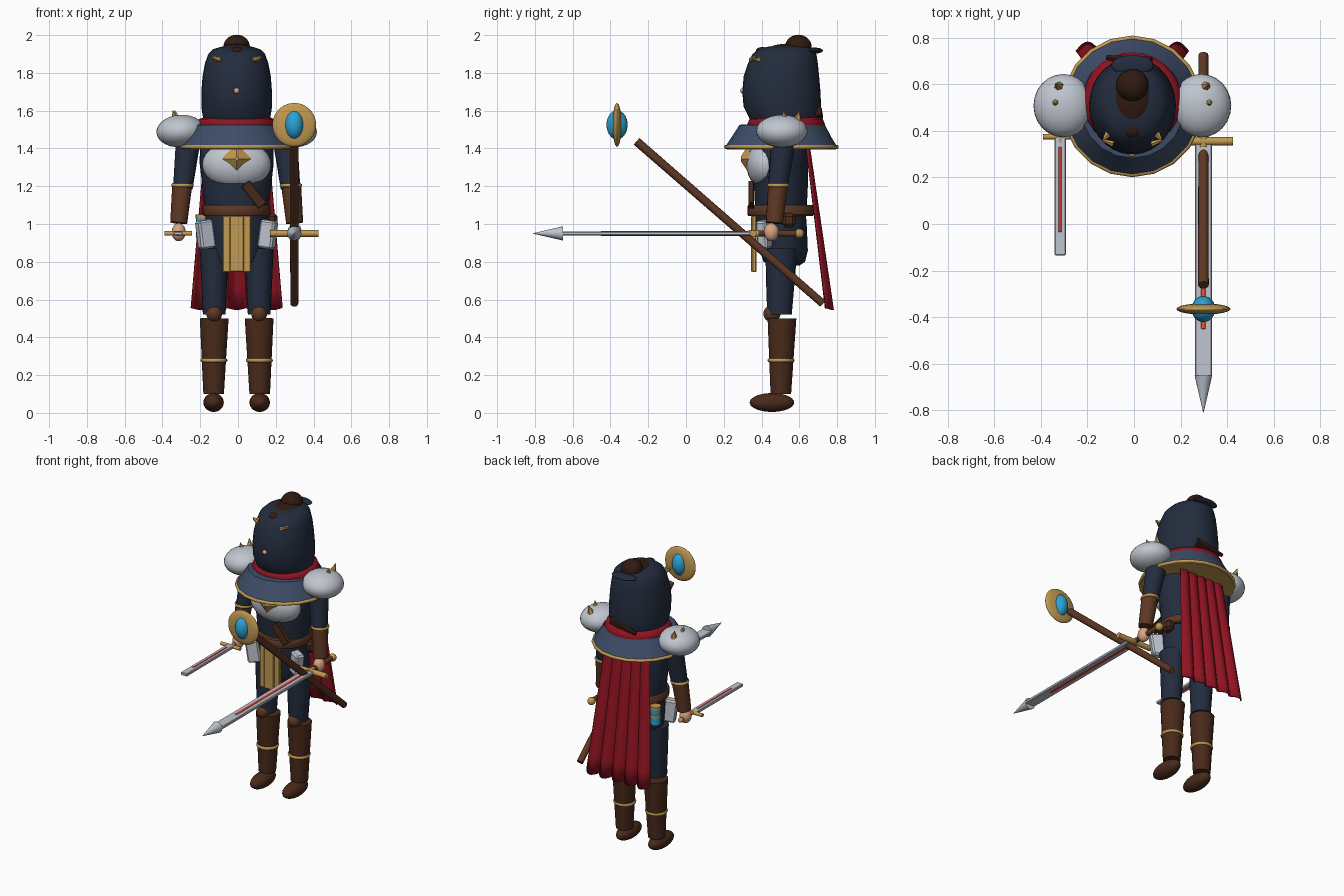
import bpy, bmesh, math
from mathutils import Vector, Matrix

if "Cube" in bpy.data.objects:
    bpy.data.objects.remove(bpy.data.objects["Cube"])

CX, CY = -0.007, 0.505   # body axis

def mat(name, r, g, b):
    m = bpy.data.materials.new(name)
    m.diffuse_color = [(c / 255) ** 2.2 for c in (r, g, b)] + [1]
    m.use_nodes = True
    m.node_tree.nodes["Principled BSDF"].inputs["Base Color"].default_value = m.diffuse_color
    return m

NAVY = mat("navy", 40, 48, 64)
SLATE = mat("slate", 64, 78, 104)
LEATHER = mat("leather", 94, 58, 40)
BOOT = mat("dark_leather", 74, 46, 32)
HAIR = mat("hair", 52, 32, 24)
GOLD = mat("gold", 192, 152, 82)
STEEL = mat("steel", 190, 196, 206)
RED = mat("red", 142, 26, 38)
BLUE = mat("blue", 48, 160, 212)
SKIN = mat("skin", 218, 162, 130)
GLOW = mat("glow", 244, 80, 64)

def finish(name, bm, m, angle=40):
    bmesh.ops.recalc_face_normals(bm, faces=bm.faces)
    me = bpy.data.meshes.new(name)
    bm.to_mesh(me)
    bm.free()
    o = bpy.data.objects.new(name, me)
    bpy.context.collection.objects.link(o)
    me.materials.append(m)
    bpy.ops.object.select_all(action='DESELECT')
    bpy.context.view_layer.objects.active = o
    o.select_set(True)
    bpy.ops.object.shade_smooth_by_angle(angle=math.radians(angle))
    return o

def ball(name, c, r, m, rot=None):
    bm = bmesh.new()
    bmesh.ops.create_uvsphere(bm, u_segments=24, v_segments=14, radius=1)
    M = Matrix.Translation(c) @ (rot or Matrix()) @ Matrix.Diagonal((*r, 1))
    bm.transform(M)
    return finish(name, bm, m)

def box(name, c, s, m, rot=None, bevel=0.004):
    bm = bmesh.new()
    bmesh.ops.create_cube(bm, size=1)
    bm.transform(Matrix.Diagonal((*s, 1)))
    bmesh.ops.bevel(bm, geom=bm.edges[:], offset=bevel, segments=1, affect='EDGES')
    bm.transform(Matrix.Translation(c) @ (rot or Matrix()))
    return finish(name, bm, m, 30)

def rod(name, a, b, r1, r2, m, n=16):
    a, b = Vector(a), Vector(b)
    bm = bmesh.new()
    bmesh.ops.create_cone(bm, cap_ends=True, segments=n, radius1=r1, radius2=r2, depth=(b - a).length)
    q = (b - a).to_track_quat('Z', 'Y').to_matrix().to_4x4()
    bm.transform(Matrix.Translation((a + b) / 2) @ q)
    return finish(name, bm, m)

def loft(name, secs, m, n=28, cx=CX):
    """Stack of ellipses: (z, half width, front y, back y)."""
    bm = bmesh.new()
    rings = []
    for z, rx, y0, y1 in secs:
        rings.append([bm.verts.new((cx + rx * math.cos(t), (y0 + y1) / 2 + (y1 - y0) / 2 * math.sin(t), z))
                      for t in (2 * math.pi * i / n for i in range(n))])
    for p, q in zip(rings, rings[1:]):
        for i in range(n):
            bm.faces.new((p[i], p[(i + 1) % n], q[(i + 1) % n], q[i]))
    bm.faces.new(rings[0])
    bm.faces.new(rings[-1])
    return finish(name, bm, m)

def ring(name, c, rx, ry, r, m, n=28, rot=None):
    bm = bmesh.new()
    k = 8
    v = [[bm.verts.new(((rx + r * math.cos(b)) * math.cos(a), (ry + r * math.cos(b)) * math.sin(a), r * math.sin(b)))
          for b in (2 * math.pi * j / k for j in range(k))] for a in (2 * math.pi * i / n for i in range(n))]
    for i in range(n):
        for j in range(k):
            bm.faces.new((v[i][j], v[(i + 1) % n][j], v[(i + 1) % n][(j + 1) % k], v[i][(j + 1) % k]))
    bm.transform(Matrix.Translation(c) @ (rot or Matrix()))
    return finish(name, bm, m, 60)

# Head, hood and hair
ball("head", (CX, 0.48, 1.73), (0.14, 0.15, 0.17), SKIN)
ball("nose", (CX, 0.305, 1.705), (0.016, 0.018, 0.016), SKIN)
loft("hood", [(1.50, .165, .37, .68), (1.56, .178, .335, .705), (1.62, .187, .305, .715), (1.70, .187, .298, .712),
              (1.78, .181, .305, .705), (1.85, .168, .328, .698), (1.90, .150, .352, .690),
              (1.925, .125, .385, .675), (1.938, .085, .43, .65), (1.943, .02, .50, .60)], NAVY)
ball("hood_peak", (CX, 0.68, 1.918), (0.09, 0.045, 0.016), NAVY)
ball("hair_cap", (CX, 0.55, 1.925), (0.08, 0.115, 0.03), HAIR)
ball("hair_bun", (CX, 0.595, 1.938), (0.07, 0.07, 0.064), HAIR)
for y, r in ((0.405, 0.036), (0.455, 0.028)):
    ball("hair_lock", (CX, y, 1.915), (r, r, 0.022), HAIR)
rod("hood_tail", (CX + 0.08, 0.69, 1.60), (CX - 0.11, 0.715, 1.565), 0.032, 0.012, HAIR, 6)

# Mantle and scarf
loft("mantle", [(1.405, .298, .205, .803), (1.45, .272, .235, .775), (1.525, .225, .283, .735),
                (1.53, .15, .36, .66)], SLATE, 20)
loft("mantle_lining", [(1.395, .29, .215, .795), (1.408, .29, .215, .795)], GOLD, 20)
ring("mantle_trim", (CX, CY, 1.408), 0.293, 0.293, 0.011, GOLD, 20)
ring("scarf", (CX, 0.53, 1.525), 0.17, 0.165, 0.042, RED)

# Torso, hips and chest armour
loft("torso", [(1.03, .165, .37, .635), (1.10, .172, .365, .64), (1.20, .182, .36, .645), (1.32, .196, .355, .645),
               (1.40, .195, .36, .64), (1.46, .14, .40, .61)], NAVY)
loft("hips", [(0.78, .10, .45, .60), (0.80, .145, .41, .63), (0.86, .165, .39, .645), (0.98, .168, .375, .64),
              (1.05, .165, .37, .635)], NAVY)
ball("breastplate", (CX, 0.42, 1.315), (0.182, 0.10, 0.128), STEEL)
d = rod("chest_emblem", (CX, 0.335, 1.345), (CX, 0.29, 1.345), 0.08, 0.012, GOLD, 4)
for v in d.data.vertices:   # stand the pyramid on its corner
    x, z = v.co.x - CX, v.co.z - 1.345
    if abs(abs(x) - abs(z)) < 1e-4:
        v.co.x, v.co.z = CX + (x - z) * 0.707, 1.345 + (x + z) * 0.707
loft("belt", [(1.043, .174, .33, .672), (1.05, .18, .325, .678), (1.092, .18, .325, .678), (1.10, .174, .33, .672)], LEATHER)
box("chest_strap", (0.085, 0.345, 1.155), (0.055, 0.03, 0.15), BOOT, Matrix.Rotation(math.radians(-38), 4, 'Y'))
box("tabard", (CX, 0.362, 0.895), (0.15, 0.022, 0.30), GOLD)
box("tabard_ridge", (CX, 0.354, 0.895), (0.075, 0.022, 0.295), GOLD)
rod("potion", (-0.19, 0.60, 0.925), (-0.19, 0.60, 1.03), 0.032, 0.032, BLUE)
for z in (0.985, 1.04):
    rod("potion_band", (-0.19, 0.60, z - 0.01), (-0.19, 0.60, z + 0.01), 0.034, 0.034, GOLD)
box("pouch", (0.18, 0.545, 1.02), (0.06, 0.075, 0.075), BOOT, None, 0.018)

# Pleated cape
bm = bmesh.new()
NU, NV = 60, 8
grid = []
for j in range(NV + 1):
    t = j / NV
    row = []
    for i in range(NU + 1):
        u = i / NU * 2 - 1
        wave = abs(math.sin(math.pi * 2.5 * (u + 1)))
        row.append(bm.verts.new((CX + u * (0.165 + 0.075 * t), 0.635 + 0.105 * t + (0.012 + 0.026 * t) * wave,
                                 1.44 - t * 0.895 + 0.01 * t * (1 - wave))))
    grid.append(row)
for j in range(NV):
    for i in range(NU):
        bm.faces.new((grid[j][i], grid[j][i + 1], grid[j + 1][i + 1], grid[j + 1][i]))
cape = finish("cape", bm, RED)
sol = cape.modifiers.new("thickness", 'SOLIDIFY')
sol.thickness, sol.offset = 0.01, 0

# Paired limbs, armour and trims
for s in (-1, 1):
    X = lambda d: CX + s * d
    side = "left_" if s > 0 else "right_"
    rod(side + "hood_ornament", (X(.085), .345, 1.87), (X(.128), .36, 1.885), 0.014, 0.006, GOLD, 6)
    rod(side + "hood_horn", (X(.095), .40, 1.865), (X(.128), .355, 1.875), 0.022, 0.003, GOLD, 6)
    ball(side + "pauldron", (X(.297), .508, 1.492), (.128, .136, .086), STEEL, Matrix.Rotation(math.radians(4 * s), 4, 'Y'))
    for dx, y, dy in ((.315, .59, .01), (.325, .525, -.01)):
        rod(side + "pauldron_spike", (X(dx), y, 1.55), (X(dx + .012), y + dy, 1.60), 0.022, 0.002, GOLD, 6)
    rod(side + "upper_arm", (X(.285), .485, 1.19), (X(.255), .52, 1.46), 0.052, 0.066, NAVY)
    rod(side + "forearm", (X(.307), .468, 1.005), (X(.288), .488, 1.21), 0.045, 0.053, LEATHER)
    ring(side + "bracer_trim", (X(.287), .488, 1.205), 0.05, 0.05, 0.01, GOLD, 20)
    ball(side + "hand", (X(.307), .452, .957), (.037, .04, .048), SKIN)
    box(side + "tasset", (X(.165), .415, .945), (.085, .06, .15), STEEL,
        Matrix.Rotation(s * math.radians(-25), 4, 'Z') @ Matrix.Rotation(s * math.radians(8), 4, 'Y'), 0.01)
    loft(side + "thigh", [(.52, .06, .43, .56), (.66, .067, .425, .572), (.87, .077, .42, .59)], NAVY, 20, X(.119))
    ball(side + "knee", (X(.119), .455, .525), (.042, .045, .045), LEATHER)
    rod(side + "boot", (X(.122), .502, .10), (X(.119), .508, .50), 0.055, 0.077, BOOT, 20)
    ring(side + "boot_trim", (X(.12), .503, .278), 0.061, 0.061, 0.011, GOLD, 20)
    ball(side + "foot", (X(.122), .455, .055), (.054, .118, .05), BOOT)

def blade(name, x, z, w, tip, glow0, glow1, guard, gy, pommel):
    box(name + "_blade", (x, (gy + tip) / 2, z), (w, gy - tip, 0.02), STEEL)
    box(name + "_glow_line", (x, (glow0 + glow1) / 2, z), (w * 0.27, abs(glow1 - glow0), 0.026), GLOW, None, 0.002)
    rod(name + "_guard", (x - guard, gy, z), (x + guard, gy, z), w * 0.25, w * 0.25, GOLD)
    rod(name + "_collar", (x, gy - .025, z), (x, gy + .03, z), w * 0.24, w * 0.24, GOLD)
    rod(name + "_grip", (x, gy, z), (x, pommel, z), w * 0.23, w * 0.23, LEATHER)
    ball(name + "_pommel", (x, pommel, z), (w * 0.35,) * 3, GOLD)

# Weapons
blade("sword", 0.298, 0.95, 0.072, -0.66, 0.30, -0.45, 0.128, 0.355, 0.60)
rod("sword_tip", (0.298, -0.65, 0.95), (0.298, -0.81, 0.95), 0.038, 0.001, STEEL)
blade("dagger", -0.317, 0.95, 0.048, -0.135, 0.33, -0.035, 0.073, 0.375, 0.51)
rod("staff_shaft", (0.298, 0.725, 0.578), (0.298, -0.262, 1.438), 0.021, 0.023, LEATHER)
ball("staff_disc", (0.298, -0.365, 1.525), (0.116, 0.024, 0.116), GOLD)
ball("staff_gem", (0.298, -0.365, 1.525), (0.051, 0.056, 0.077), BLUE)
